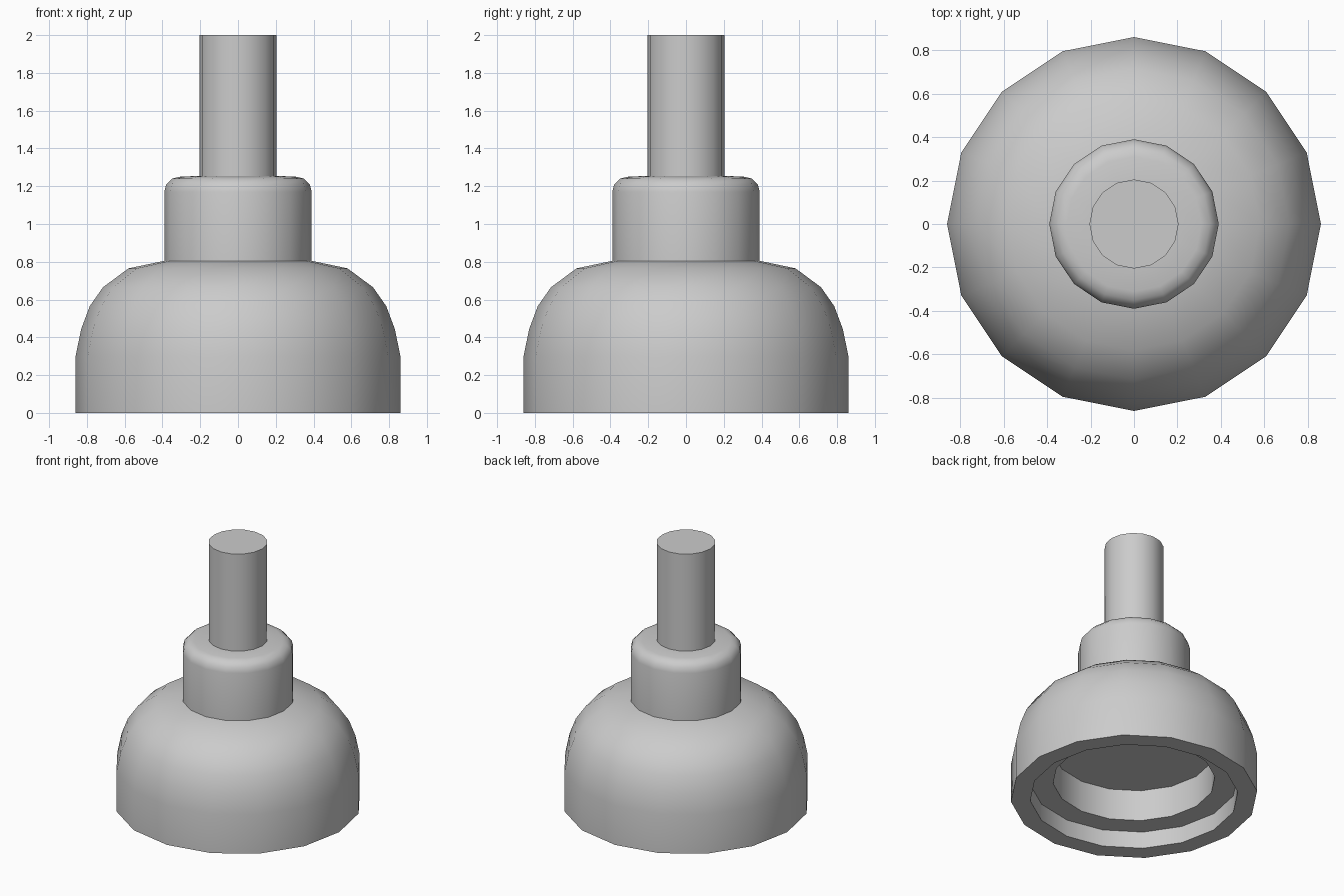
import bpy, bmesh, math

if "Cube" in bpy.data.objects:
    bpy.data.objects.remove(bpy.data.objects["Cube"])

SIDES = 16

def lathe(name, profile, cap_start=False, cap_end=False):
    """Revolve (radius, z) points around the z axis."""
    bm = bmesh.new()
    rings = []
    for r, z in profile:
        rings.append([bm.verts.new((r * math.cos(2 * math.pi * i / SIDES),
                                    r * math.sin(2 * math.pi * i / SIDES), z))
                      for i in range(SIDES)])
    for a, b in zip(rings, rings[1:]):
        for i in range(SIDES):
            j = (i + 1) % SIDES
            bm.faces.new((a[i], a[j], b[j], b[i]))
    if cap_start:
        bm.faces.new(rings[0][::-1])
    if cap_end:
        bm.faces.new(rings[-1])
    me = bpy.data.meshes.new(name)
    bm.to_mesh(me)
    bm.free()
    ob = bpy.data.objects.new(name, me)
    bpy.context.collection.objects.link(ob)
    bpy.ops.object.select_all(action='DESELECT')
    ob.select_set(True)
    bpy.context.view_layer.objects.active = ob
    bpy.ops.object.shade_smooth_by_angle(angle=math.radians(40))
    return ob

# Domed cup with a stepped recess underneath
lathe("domed_cup", [(0.565, 0.37), (0.565, 0.13), (0.725, 0.13), (0.725, 0),
                    (0.86, 0), (0.86, 0.30), (0.83, 0.445), (0.785, 0.565),
                    (0.715, 0.665), (0.58, 0.765), (0.39, 0.805)],
      cap_start=True)

# Collar with a rounded upper edge
lathe("collar", [(0.39, 0.80), (0.39, 1.17), (0.38, 1.21),
                 (0.35, 1.24), (0.31, 1.25), (0.205, 1.255)])

# Straight shaft
lathe("shaft", [(0.205, 1.25), (0.205, 2.0)], cap_end=True)
